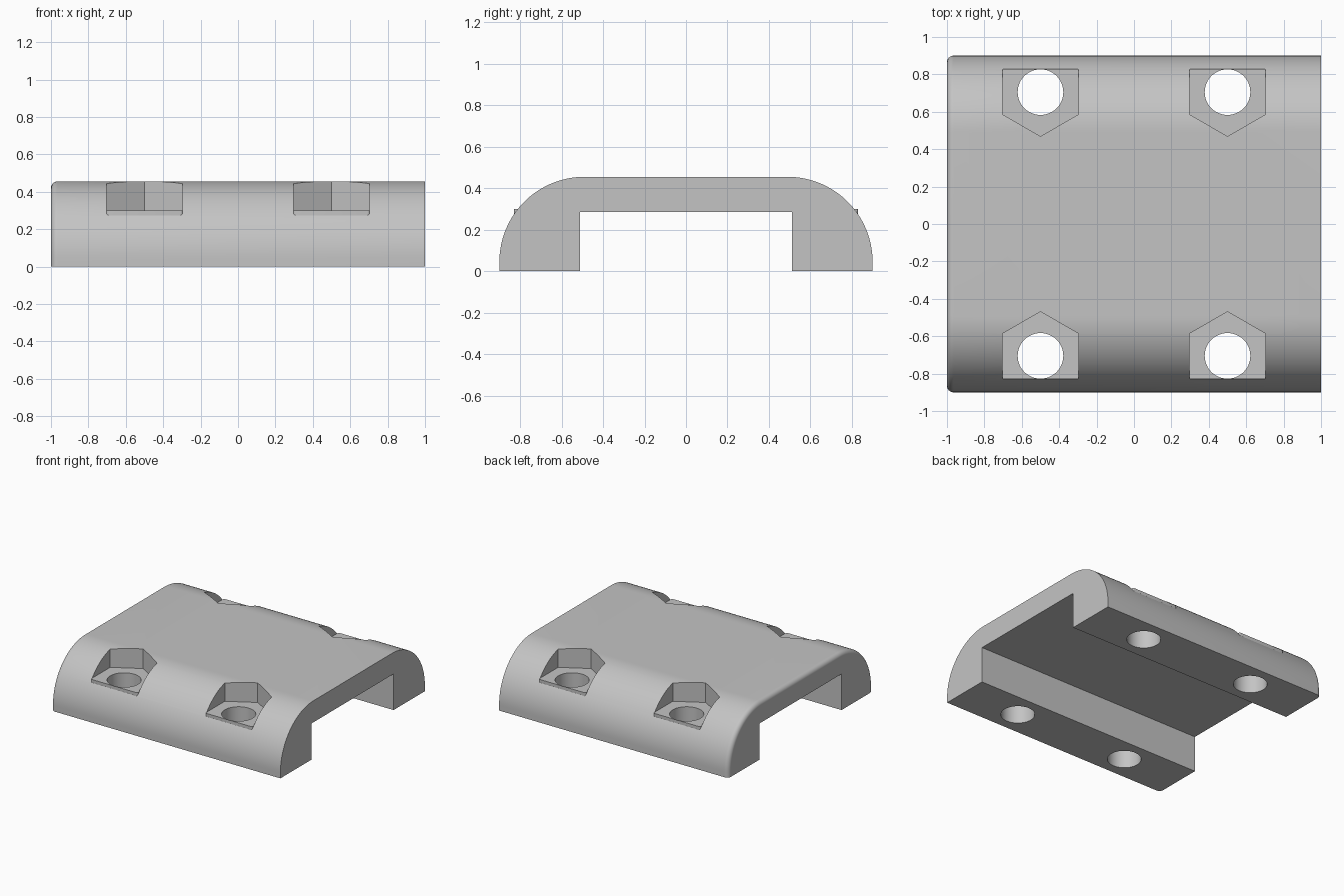
import bpy, math

default = bpy.data.objects.get("Cube")
if default:
    bpy.data.objects.remove(default, do_unlink=True)

grey = bpy.data.materials.new("mid_grey")
grey.use_nodes = True
grey.diffuse_color = (0.55, 0.55, 0.55, 1)
grey.node_tree.nodes["Principled BSDF"].inputs["Base Color"].default_value = (0.55, 0.55, 0.55, 1)

TOP, HALF_Y, ROUND, FILLET = 0.455, 0.9, 0.41, 0.035
INNER_Y, INNER_Z = 0.51, 0.285
FLOOR, LIP_Y, HEX_R, HOLE_R, HOLE_Y = 0.3, 0.83, 0.236, 0.122, 0.705


def loft(name, rings):
    """Skin a list of equal closed rings and cap both ends."""
    n = len(rings[0])
    verts = [p for ring in rings for p in ring]
    faces = [tuple(reversed(range(n))), tuple(range(len(verts) - n, len(verts)))]
    for r in range(len(rings) - 1):
        for i in range(n):
            j = (i + 1) % n
            faces.append((r * n + i, r * n + j, r * n + n + j, r * n + n + i))
    mesh = bpy.data.meshes.new(name)
    mesh.from_pydata(verts, [], faces)
    mesh.materials.append(grey)
    ob = bpy.data.objects.new(name, mesh)
    bpy.context.collection.objects.link(ob)
    return ob


def prism(name, outline, z0, z1):
    return loft(name, [[(x, y, z) for x, y in outline] for z in (z0, z1)])


def boolean(target, tool, operation):
    mod = target.modifiers.new(tool.name, "BOOLEAN")
    mod.operation, mod.solver, mod.object = operation, "EXACT", tool
    bpy.context.view_layer.objects.active = target
    bpy.ops.object.modifier_apply(modifier=mod.name)
    bpy.data.objects.remove(tool, do_unlink=True)


def section(x, inset):
    """Bridge-shaped cross-section with its outer edge pulled in."""
    cy, cz, r = HALF_Y - ROUND, TOP - ROUND, ROUND - inset
    half = [(INNER_Y, INNER_Z), (INNER_Y, 0), (cy + r, 0)]
    for i in range(33):
        a = math.pi / 2 * i / 32
        half.append((cy + r * math.cos(a), cz + r * math.sin(a)))
    return [(x, y, z) for y, z in half] + [(x, -y, z) for y, z in reversed(half)]


# Bridge body, with a rounded outer edge on its right end
rings = []
for i in range(9):
    a = math.pi / 2 * i / 8
    rings.append(section(-1 + FILLET * (1 - math.sin(a)), FILLET * (1 - math.cos(a))))
body = loft("bridge_body", list(reversed(rings)) + [section(1, 0)])

# Bolt seats: lip, nut pocket and through hole at each corner
for sx in (-1, 1):
    for sy in (-1, 1):
        def place(points):
            pts = [(sx * 0.5 + x, sy * y) for x, y in points]
            return pts if sy > 0 else pts[::-1]

        w, c = HEX_R * math.cos(math.pi / 6), 0.012
        nose = [(-w, HOLE_Y - HEX_R / 2), (0, HOLE_Y - HEX_R), (w, HOLE_Y - HEX_R / 2)]
        corner = [(w - c + c * math.cos(t), LIP_Y - c + c * math.sin(t))
                  for t in (math.pi / 8 * k for k in range(5))]
        seat = nose + corner + [(-x, y) for x, y in reversed(corner)]
        pocket = nose + [(w, 1), (-w, 1)]
        hole = [(HOLE_R * math.cos(t), HOLE_Y + HOLE_R * math.sin(t))
                for t in (math.tau * k / 48 for k in range(48))]
        boolean(body, prism("pocket_cutter", place(pocket), FLOOR, 0.7), "DIFFERENCE")
        # The lip stays inside the body except where it passes the curve
        lip = [p for p in seat if p[1] > HOLE_Y]
        lip = [(-w + 0.0005, HOLE_Y), (w - 0.0005, HOLE_Y)] + lip
        boolean(body, prism("seat_lip", place(lip), 0.15, FLOOR), "UNION")
        boolean(body, prism("hole_cutter", place(hole), -0.1, 0.7), "DIFFERENCE")

bpy.ops.object.select_all(action="DESELECT")
body.select_set(True)
bpy.context.view_layer.objects.active = body
bpy.ops.object.shade_smooth_by_angle(angle=math.radians(30))
